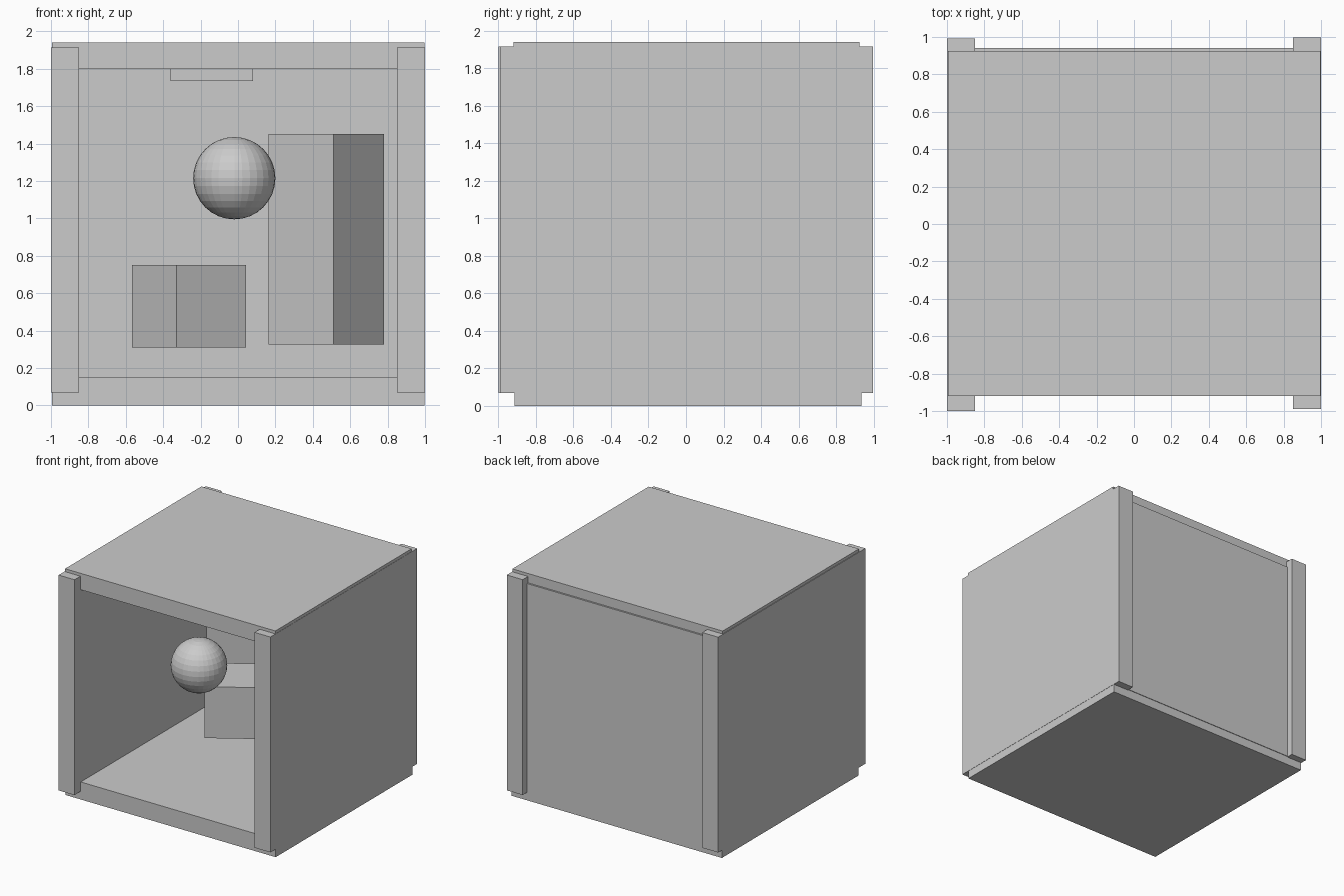
import bpy
from math import radians

cube = bpy.data.objects.get("Cube")
if cube:
    bpy.data.objects.remove(cube, do_unlink=True)

# Single plain grey
grey = bpy.data.materials.new("plain_grey")
grey.use_nodes = True
colour = (0.6, 0.6, 0.6, 1)
grey.diffuse_color = colour
grey.node_tree.nodes["Principled BSDF"].inputs["Base Color"].default_value = colour


def finish(name):
    obj = bpy.context.object
    obj.name = name
    obj.data.materials.append(grey)
    return obj


def box(name, x, y, z, turn=0):
    """Box from (low, high) ranges, turned about its own vertical axis."""
    ranges = (x, y, z)
    bpy.ops.mesh.primitive_cube_add(
        size=1, location=[(lo + hi) / 2 for lo, hi in ranges])
    obj = finish(name)
    size = [hi - lo for lo, hi in ranges]
    for v in obj.data.vertices:
        v.co = [c * s for c, s in zip(v.co, size)]
    obj.rotation_euler.z = radians(turn)
    return obj


def block(name, cx, cy, z, turn):
    half = 0.22
    return box(name, (cx - half, cx + half), (cy - half, cy + half), z, turn)


# Room shell, open at the front
box("floor", (-0.995, 0.998), (-0.915, 0.935), (0, 0.15))
box("ceiling", (-0.995, 0.998), (-0.92, 0.925), (1.8, 1.94))
box("right_wall", (-1, -0.85), (-1, 0.993), (0.07, 1.915))
box("left_wall", (0.85, 1), (-0.99, 0.998), (0.07, 1.915))
box("back_wall", (-0.9, 0.9), (0.79, 0.94), (0.075, 1.86))

# Lamp panel under the ceiling
box("ceiling_lamp", (-0.36, 0.08), (-0.22, 0.22), (1.735, 1.81))

# Turned blocks and the faceted ball
block("short_block", -0.262, 0.32, (0.31, 0.75), 32.5)
block("tall_block", 0.472, 0.28, (0.325, 1.45), -38)
bpy.ops.mesh.primitive_uv_sphere_add(
    segments=32, ring_count=16, radius=0.22, location=(-0.02, -0.5, 1.215))
finish("ball")
